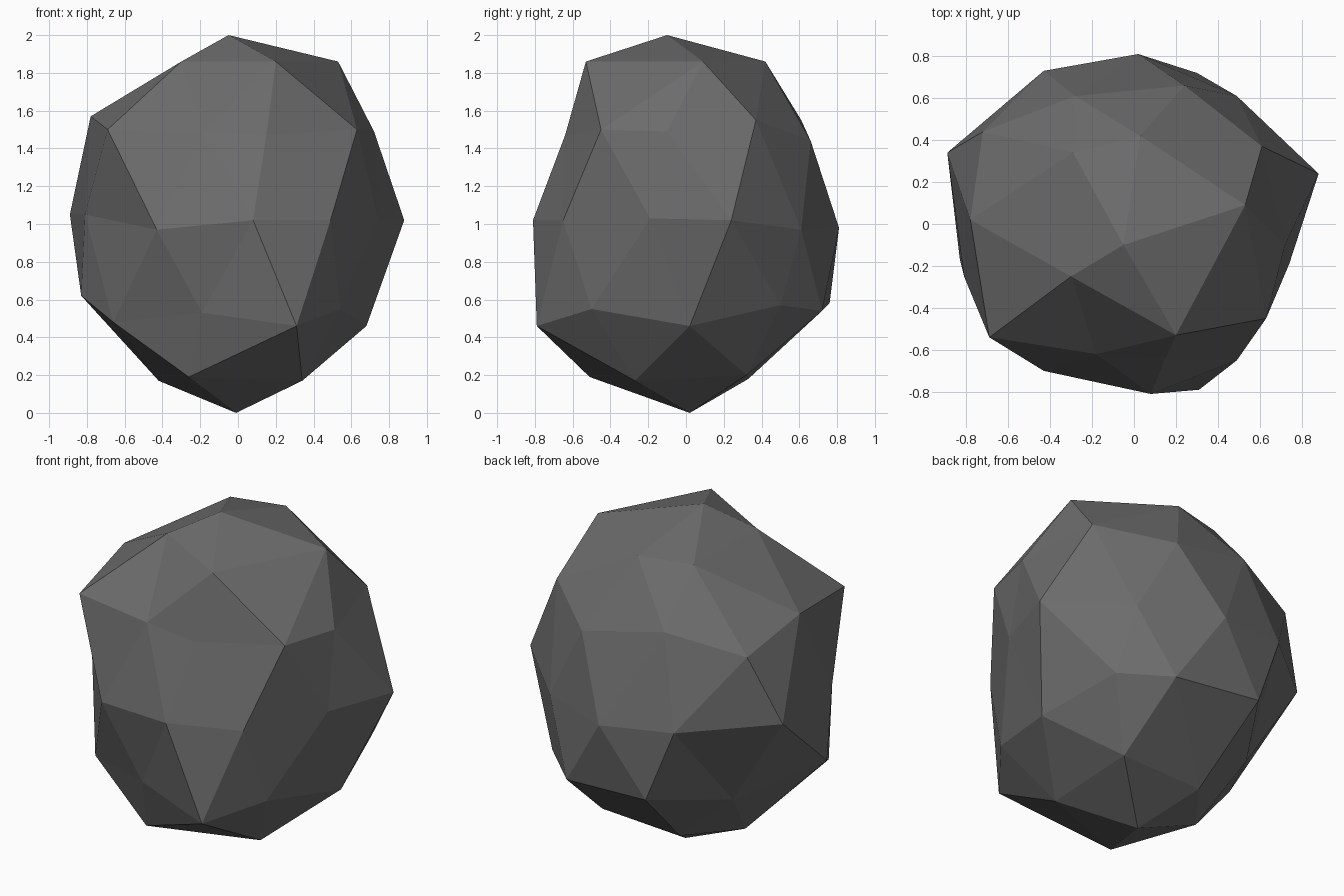
import bpy
import bmesh
import math

# Remove the default object only
default_cube = bpy.data.objects.get("Cube")
if default_cube:
    bpy.data.objects.remove(default_cube, do_unlink=True)


def make_material(name, colour):
    material = bpy.data.materials.new(name)
    material.use_nodes = True
    material.diffuse_color = colour
    shader = next(n for n in material.node_tree.nodes if n.type == "BSDF_PRINCIPLED")
    shader.inputs["Base Color"].default_value = colour
    shader.inputs["Roughness"].default_value = 0.9
    return material


def ring_order(vert):
    """Sort sphere points from the bottom ring to the top, then by turn angle."""
    turn = math.degrees(math.atan2(vert.co.y, vert.co.x))
    if abs(turn) < 1:
        turn = 0
    return round(vert.co.z, 2), round(turn) % 360


# Sculpted profile of each ring of the stone, in hundredths of a unit
underside = [(-1, 2, 0)]
lower_bevel = [(34, 32, 20), (-19, 33, 18), (-42, 3, 17), (-26, -51, 19), (34, -27, 17)]
lower_hollows = [(68, 2, 46), (30, 72, 54), (-54, 32, 49), (-66, -43, 48), (31, -79, 46)]
lower_corners = [(55, 50, 57), (-26, 76, 58), (-83, -17, 62), (-19, -65, 53), (54, -50, 55)]
waist = [(88, 24, 102), (49, 61, 97), (2, 81, 98), (-43, 73, 102), (-89, 34, 105),
         (-81, -25, 105), (-43, -70, 97), (8, -81, 102), (49, -65, 102), (74, -19, 103)]
upper_corners = [(72, -10, 149), (24, 66, 144), (-72, 44, 145), (-69, -54, 150), (15, -64, 147)]
upper_hollows = [(61, 37, 155), (-28, 61, 155), (-78, 2, 157), (-18, -62, 149), (63, -45, 150)]
upper_bevel = [(53, 9, 186), (3, 42, 186), (-29, 34, 186), (-30, -25, 186), (20, -53, 186)]
peak = [(-5, -10, 200)]

rings = [underside, lower_bevel, lower_hollows, lower_corners, waist,
         upper_corners, upper_hollows, upper_bevel, peak]
targets = [point for ring in rings for point in ring]

# Stone body: a coarse geodesic ball with its points pushed into shape
bm = bmesh.new()
bmesh.ops.create_icosphere(bm, subdivisions=2, radius=1)
ordered = sorted(bm.verts, key=ring_order)
for vert, target in zip(ordered, targets):
    vert.co = [value / 100 for value in target]
bmesh.ops.recalc_face_normals(bm, faces=bm.faces)
for face in bm.faces:
    face.smooth = False

mesh = bpy.data.meshes.new("boulder")
bm.to_mesh(mesh)
bm.free()
mesh.materials.append(make_material("dark grey stone", (0.15, 0.15, 0.15, 1)))
boulder = bpy.data.objects.new("boulder", mesh)
bpy.context.collection.objects.link(boulder)
